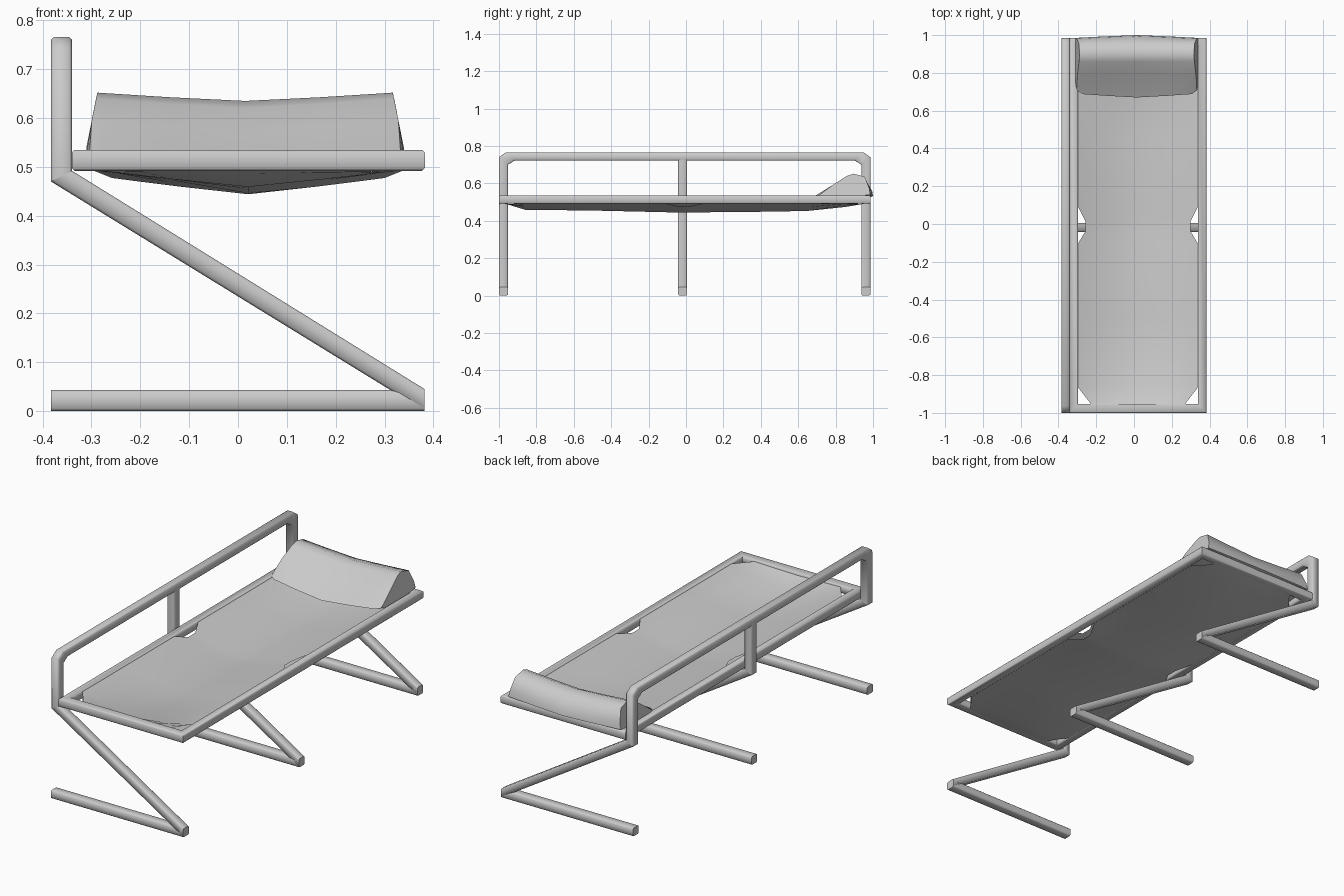
import bpy
import bmesh
from math import radians
from mathutils import Vector

if "Cube" in bpy.data.objects:
    bpy.data.objects.remove(bpy.data.objects["Cube"], do_unlink=True)

R, RY = 0.0215, 0.024             # half tube size, across and along the bed
FRONT, MIDDLE, BACK = -0.976, -0.018, 0.962
POST_X, LEG_X = -0.3615, 0.382

grey = bpy.data.materials.new("plain_grey")
grey.use_nodes = True
grey.diffuse_color = (0.6, 0.6, 0.6, 1)
grey.node_tree.nodes["Principled BSDF"].inputs["Base Color"].default_value = (0.6, 0.6, 0.6, 1)


def finish(name, bm, angle, closed=True):
    if closed:
        bmesh.ops.recalc_face_normals(bm, faces=bm.faces[:])
    mesh = bpy.data.meshes.new(name)
    bm.to_mesh(mesh)
    bm.free()
    mesh.materials.append(grey)
    obj = bpy.data.objects.new(name, mesh)
    bpy.context.collection.objects.link(obj)
    bpy.ops.object.select_all(action='DESELECT')
    obj.select_set(True)
    bpy.context.view_layer.objects.active = obj
    bpy.ops.object.shade_smooth_by_angle(angle=radians(angle))


def loft(name, rings, loop=False):
    """Skin a list of point rings, capping the ends unless it loops."""
    bm = bmesh.new()
    rows = [[bm.verts.new(p) for p in ring] for ring in rings]
    n = len(rows[0])
    pairs = list(zip(rows, rows[1:]))
    if loop:
        pairs.append((rows[-1], rows[0]))
    else:
        bm.faces.new(rows[0])
        bm.faces.new(rows[-1])
    for a, b in pairs:
        for i in range(n):
            j = (i + 1) % n
            bm.faces.new((a[i], a[j], b[j], b[i]))
    finish(name, bm, 55)


# Square tube section with clipped corners
CUT = 0.75
SECTION = [(1, -CUT), (1, CUT), (CUT, 1), (-CUT, 1),
           (-1, CUT), (-1, -CUT), (-CUT, -1), (CUT, -1)]


def tube(name, sections, loop=False):
    """Sweep the tube section; each stop is a centre and two half axes."""
    rings = []
    for c, a, b in sections:
        c, a, b = Vector(c), Vector(a), Vector(b)
        rings.append([c + a * s + b * t for s, t in SECTION])
    loft(name, rings, loop)


# Legs: a sloping tube and a foot tube on the floor
MITRE = (R, 0, 0.011)
ALONG = (0, RY, 0)
for label, y in (("front", FRONT), ("middle", MIDDLE), ("back", BACK)):
    tube(label + "_sloping_leg", [((POST_X, y, 0.481), MITRE, ALONG),
                                  ((LEG_X, y, 0.0225), (0, 0, 0.0225), ALONG)])
    tube(label + "_foot", [((x, y, R), (0, 0, R), ALONG) for x in (-0.383, LEG_X)])

# Side rail, bent down into the two end posts
WIDE = (R, 0, 0)
tube("side_rail", [
    ((POST_X, FRONT, 0.481), (0, -RY, 0), MITRE),
    ((POST_X, FRONT, 0.72), (0, -RY, 0.02), WIDE),
    ((POST_X, FRONT + 0.037, 0.7445), (0, -0.024, R), WIDE),
    ((POST_X, BACK - 0.037, 0.7445), (0, 0.024, R), WIDE),
    ((POST_X, BACK, 0.72), (0, RY, 0.02), WIDE),
    ((POST_X, BACK, 0.481), (0, RY, 0), MITRE),
])
tube("middle_post", [((POST_X, MIDDLE, 0.481), ALONG, MITRE),
                     ((POST_X, MIDDLE, 0.7445), ALONG, WIDE)])

# Bed frame: rectangular loop with mitred corners
LEFT_X, RIGHT_X = 0.361, -0.3185
corners = ((RIGHT_X, FRONT, -1, -1), (LEFT_X, FRONT, 1, -1),
           (LEFT_X, BACK, 1, 1), (RIGHT_X, BACK, -1, 1))
tube("bed_frame", [((x, y, 0.5135), (R * sx, RY * sy, 0), (0, 0, R))
                   for x, y, sx, sy in corners], loop=True)

# Sling: two sagging layers; rows are y, side inset (notches) and share of sag
rows = (
    (FRONT, 0.07, 0), (-0.95, 0.07, 0.15), (-0.86, 0, 0.7), (-0.5, 0, 0.78),
    (-0.11, 0, 0.96), (-0.04, 0.042, 1), (0.015, 0.042, 1), (0.1, 0, 0.97),
    (0.45, 0, 0.9), (0.65, 0, 0.82), (0.85, 0, 0.4), (0.935, 0.07, 0.12), (BACK, 0.07, 0),
)
columns = (-1, -0.85, -0.5, 0, 0.5, 0.85, 1)


def sling(name, edge, depth, power):
    bm = bmesh.new()
    grid = []
    for y, inset, sag in rows:
        half = 0.321 - inset
        rim = edge - sag * inset * 0.4
        bottom = edge - sag * depth
        grid.append([bm.verts.new((0.021 + half * u, y, bottom + (rim - bottom) * abs(u) ** power))
                     for u in columns])
    for a, b in zip(grid, grid[1:]):
        for i in range(len(columns) - 1):
            bm.faces.new((a[i], a[i + 1], b[i + 1], b[i]))
    finish(name, bm, 80, closed=False)


sling("sling_upper_layer", 0.53, 0.074, 1.6)
sling("sling_lower_layer", 0.494, 0.05, 1.1)

# Pillow: profile points are y, end height, middle height, half width
profile = (
    (0.69, 0.535, 0.505, 0.318), (0.79, 0.595, 0.57, 0.314), (0.86, 0.64, 0.62, 0.305),
    (0.895, 0.652, 0.635, 0.3025), (0.955, 0.636, 0.618, 0.306),
    (0.98, 0.575, 0.56, 0.318), (0.985, 0.54, 0.532, 0.325),
    (0.87, 0.525, 0.485, 0.325), (0.74, 0.527, 0.485, 0.325),
)
rings = []
for u in (-1, -0.92, -0.5, 0, 0.5, 0.92, 1):
    bow = 1 - abs(u) ** 1.2
    ring = []
    for y, end, middle, half in profile:
        push = 0.015 if y > 0.97 else -0.02 if y < 0.7 else 0
        clip = 0.02 if abs(u) == 1 and y < 0.7 else 0
        ring.append((0.0145 + half * u, y + push * bow + clip, end + (middle - end) * bow))
    rings.append(ring)
loft("pillow", rings)
